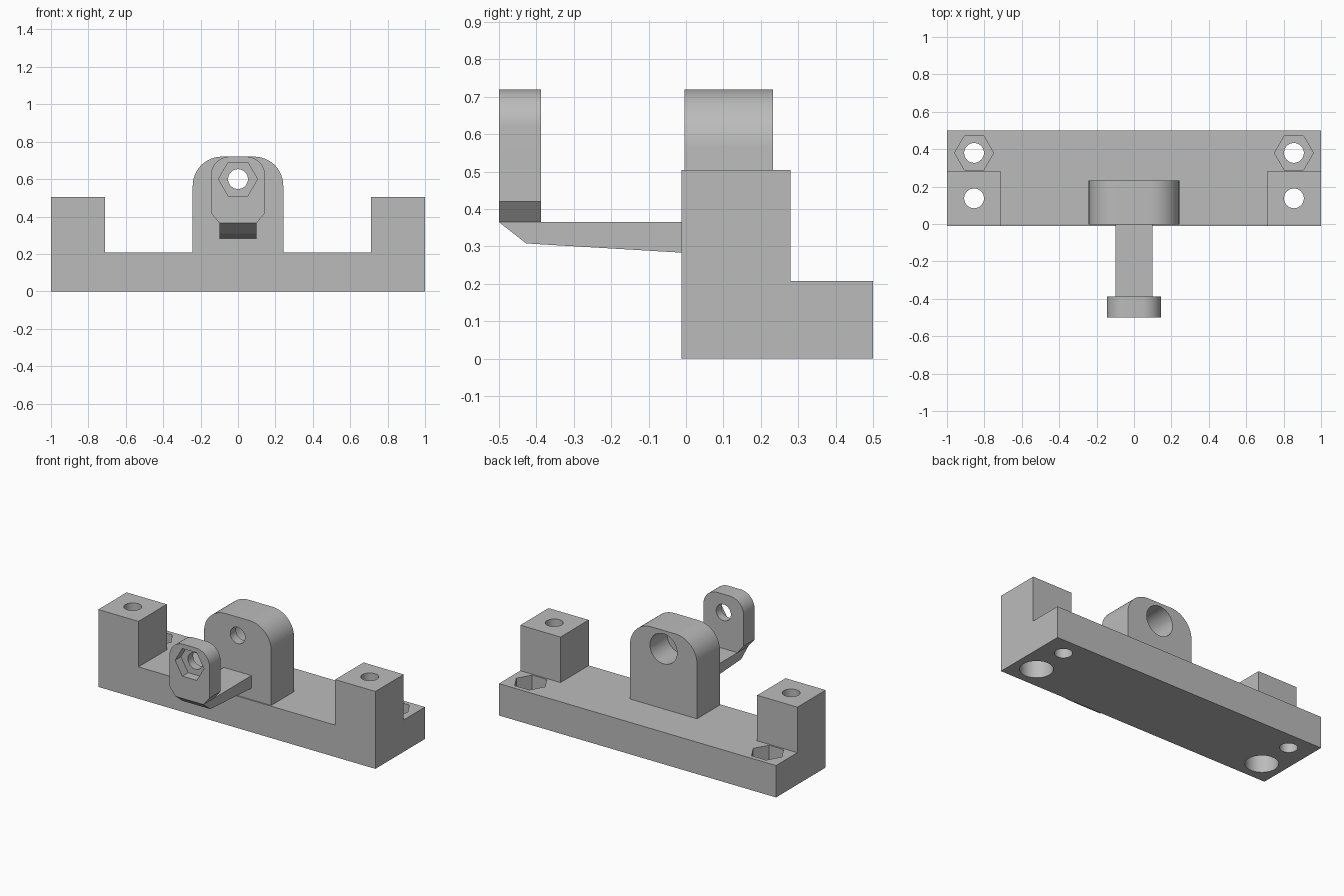
import bpy, bmesh
from math import sin, cos, pi, radians

if "Cube" in bpy.data.objects:
    bpy.data.objects.remove(bpy.data.objects["Cube"])

grey = bpy.data.materials.new("plain_grey")
grey.use_nodes = True
COLOUR = (0.5, 0.5, 0.5, 1)
grey.diffuse_color = COLOUR
grey.node_tree.nodes["Principled BSDF"].inputs["Base Color"].default_value = COLOUR

PLACE = {"x": lambda u, v, w: (w, u, v),
         "y": lambda u, v, w: (u, w, v),
         "z": lambda u, v, w: (u, v, w)}


def add_object(name, bm):
    bmesh.ops.recalc_face_normals(bm, faces=bm.faces[:])
    mesh = bpy.data.meshes.new(name)
    bm.to_mesh(mesh)
    bm.free()
    mesh.materials.append(grey)
    obj = bpy.data.objects.new(name, mesh)
    bpy.context.collection.objects.link(obj)
    return obj


def prism(name, points, axis, lo, hi):
    """Extrude a flat profile along one axis."""
    bm = bmesh.new()
    ends = [[bm.verts.new(PLACE[axis](u, v, w)) for u, v in points] for w in (lo, hi)]
    bm.faces.new(ends[0])
    bm.faces.new(ends[1])
    n = len(points)
    for i in range(n):
        j = (i + 1) % n
        bm.faces.new((ends[0][i], ends[0][j], ends[1][j], ends[1][i]))
    return add_object(name, bm)


def ring(u, v, r, n=48, start=0, sweep=2 * pi):
    return [(u + r * cos(start + sweep * i / n), v + r * sin(start + sweep * i / n))
            for i in range(n)]


def round_top(half, top, r, lower):
    """Lower right-hand points, mirrored, closed by two rounded top corners."""
    right = lower + [(half - r + r * cos(i * pi / 32), top - r + r * sin(i * pi / 32))
                     for i in range(17)]
    return right + [(-u, v) for u, v in reversed(right)]


def cut(obj, points, axis, lo, hi):
    cutter = prism("cutter", points, axis, lo, hi)
    cutter.hide_render = True
    mod = obj.modifiers.new("hole", "BOOLEAN")
    mod.operation = "DIFFERENCE"
    mod.solver = "EXACT"
    mod.object = cutter
    bpy.context.view_layer.objects.active = obj
    bpy.ops.object.modifier_apply(modifier=mod.name)
    bpy.data.objects.remove(cutter)


HOLE, HEAD, HEX = 0.053, 0.098, 0.104
FRONT, BACK, DECK, POST_TOP = -0.012, 0.5, 0.208, 0.505
POST_X, POST_BACK = 0.71, 0.28

# Base slab, with the two front corners raised into posts
base = prism("base", [(-1, FRONT), (1, FRONT), (1, BACK), (-1, BACK)], "z", 0, DECK)
bm = bmesh.new()
bm.from_mesh(base.data)
for co, no in (((POST_X, 0, 0), (1, 0, 0)), ((-POST_X, 0, 0), (1, 0, 0)),
               ((0, POST_BACK, 0), (0, 1, 0))):
    bmesh.ops.bisect_plane(bm, geom=bm.verts[:] + bm.edges[:] + bm.faces[:],
                           plane_co=co, plane_no=no)
corners = [f for f in bm.faces if f.normal.z > 0.9
           and abs(f.calc_center_median().x) > POST_X
           and f.calc_center_median().y < POST_BACK]
raised = bmesh.ops.extrude_face_region(bm, geom=corners)["geom"]
for v in raised:
    if isinstance(v, bmesh.types.BMVert):
        v.co.z = POST_TOP
bmesh.ops.dissolve_limit(bm, angle_limit=radians(1), verts=bm.verts[:], edges=bm.edges[:])
bm.to_mesh(base.data)
bm.free()

# Screw holes: counterbored from below in the posts, nut pockets behind them
for x in (-0.855, 0.855):
    cut(base, ring(x, 0.137, HOLE), "z", -0.1, 0.6)
    cut(base, ring(x, 0.137, HEAD), "z", -0.1, 0.35)
    cut(base, ring(x, 0.38, HOLE), "z", -0.1, 0.3)
    cut(base, ring(x, 0.38, HEX, 6), "z", 0.11, 0.3)

# Central bracket with a stepped hole
bracket = prism("bracket", round_top(0.242, 0.72, 0.155, [(0.242, DECK)]), "y", -0.004, 0.232)
cut(bracket, ring(0, 0.6, HOLE), "y", -0.1, 0.3)
cut(bracket, ring(0, 0.6, HEAD), "y", 0.055, 0.3)

# Arm reaching forward
arm = prism("arm", [(-0.004, 0.283), (-0.004, 0.365), (-0.5, 0.365), (-0.427, 0.308)],
            "x", -0.1, 0.1)

# Front plate with nut pocket
plate = prism("front_plate", round_top(0.145, 0.72, 0.1, [(0.1, 0.365), (0.145, 0.42)]),
              "y", -0.5, -0.387)
cut(plate, ring(0, 0.6, HOLE), "y", -0.6, -0.3)
cut(plate, ring(0, 0.6, HEX, 6), "y", -0.6, -0.44)

for obj in (base, bracket, arm, plate):
    bpy.ops.object.select_all(action="DESELECT")
    obj.select_set(True)
    bpy.context.view_layer.objects.active = obj
    bpy.ops.object.shade_smooth_by_angle(angle=radians(30))
